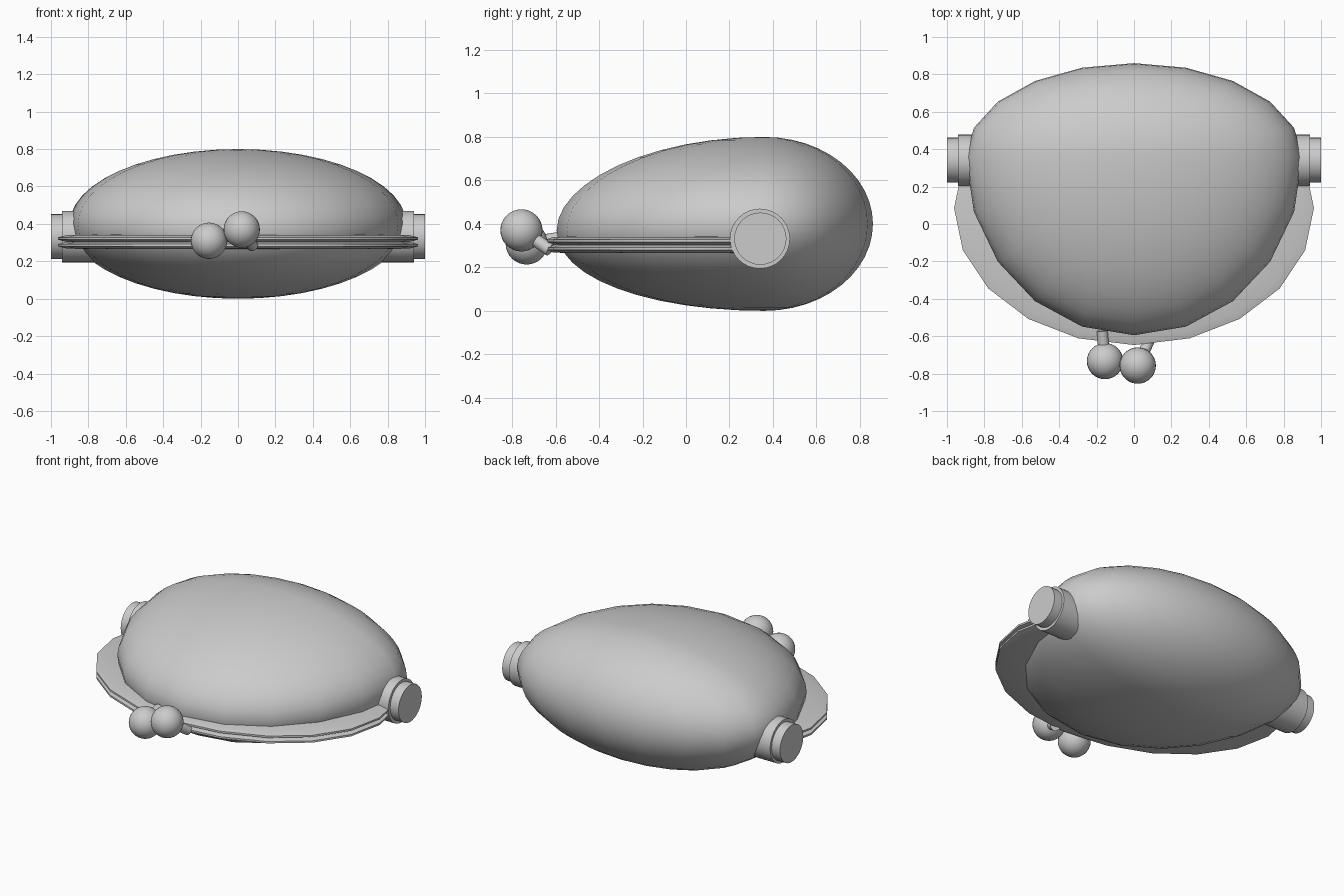
import bpy, bmesh, math
from mathutils import Vector

if "Cube" in bpy.data.objects:
    bpy.data.objects.remove(bpy.data.objects["Cube"])


def make_object(name, bm, smooth_angle=40):
    bmesh.ops.recalc_face_normals(bm, faces=bm.faces)
    mesh = bpy.data.meshes.new(name)
    bm.to_mesh(mesh)
    bm.free()
    ob = bpy.data.objects.new(name, mesh)
    bpy.context.collection.objects.link(ob)
    bpy.ops.object.select_all(action='DESELECT')
    ob.select_set(True)
    bpy.context.view_layer.objects.active = ob
    bpy.ops.object.shade_smooth_by_angle(angle=math.radians(smooth_angle))
    return ob


def rod(name, start, end, radius, sides=24):
    start, end = Vector(start), Vector(end)
    bm = bmesh.new()
    bmesh.ops.create_cone(bm, cap_ends=True, segments=sides, radius1=radius,
                          radius2=radius, depth=(end - start).length)
    bm.transform((end - start).to_track_quat('Z', 'Y').to_matrix().to_4x4())
    bmesh.ops.translate(bm, verts=bm.verts, vec=(start + end) / 2)
    return make_object(name, bm)


# Pouch body: egg shape with a blunt back and a long front
bm = bmesh.new()
bmesh.ops.create_uvsphere(bm, u_segments=20, v_segments=24, radius=1)
for v in bm.verts:
    x, y, z = v.co
    droop = 0.03 * max(0, -y) ** 2      # front tip sinks toward the frame
    v.co = (0.9 * x, 0.36 + y * (0.5 if y > 0 else 0.955), 0.4 + 0.4 * z - droop)
make_object("pouch_body", bm, 60)


# Clasp frame: two thin oval bands, tapered at the outer edge
def frame_band(name, z):
    bm = bmesh.new()
    profile = [(0.74, -0.022), (0.95, -0.018), (1, -0.006),
               (1, 0.006), (0.95, 0.018), (0.74, 0.022)]
    rings = []
    for k in range(20):
        a = k * math.tau / 20
        rings.append([bm.verts.new((0.962 * s * math.cos(a),
                                    0.085 + 0.732 * s * math.sin(a), z + h))
                      for s, h in profile])
    n = len(profile)
    for k in range(20):
        p, q = rings[k], rings[(k + 1) % 20]
        for i in range(n):
            j = (i + 1) % n
            bm.faces.new((p[i], q[i], q[j], p[j]))
    make_object(name, bm, 30)


frame_band("upper_frame", 0.322)
frame_band("lower_frame", 0.286)

# Side hinges: wide collar with a smaller end cap
for side, s in (("left", -1), ("right", 1)):
    rod(side + "_hinge_collar", (s * 0.6, 0.34, 0.332), (s * 0.94, 0.34, 0.332), 0.138, 32)
    rod(side + "_hinge_cap", (s * 0.9, 0.342, 0.332), (s * 1.0, 0.342, 0.332), 0.12, 32)

# Kiss-lock clasp: two balls on short stems
for name, ball, foot in (("left", (-0.155, -0.733, 0.31), (-0.17, -0.57, 0.335)),
                         ("right", (0.02, -0.757, 0.37), (0.08, -0.625, 0.28))):
    rod(name + "_clasp_stem", foot, ball, 0.03, 16)
    bm = bmesh.new()
    bmesh.ops.create_uvsphere(bm, u_segments=32, v_segments=16, radius=0.097)
    bmesh.ops.translate(bm, verts=bm.verts, vec=ball)
    make_object(name + "_clasp_ball", bm)
